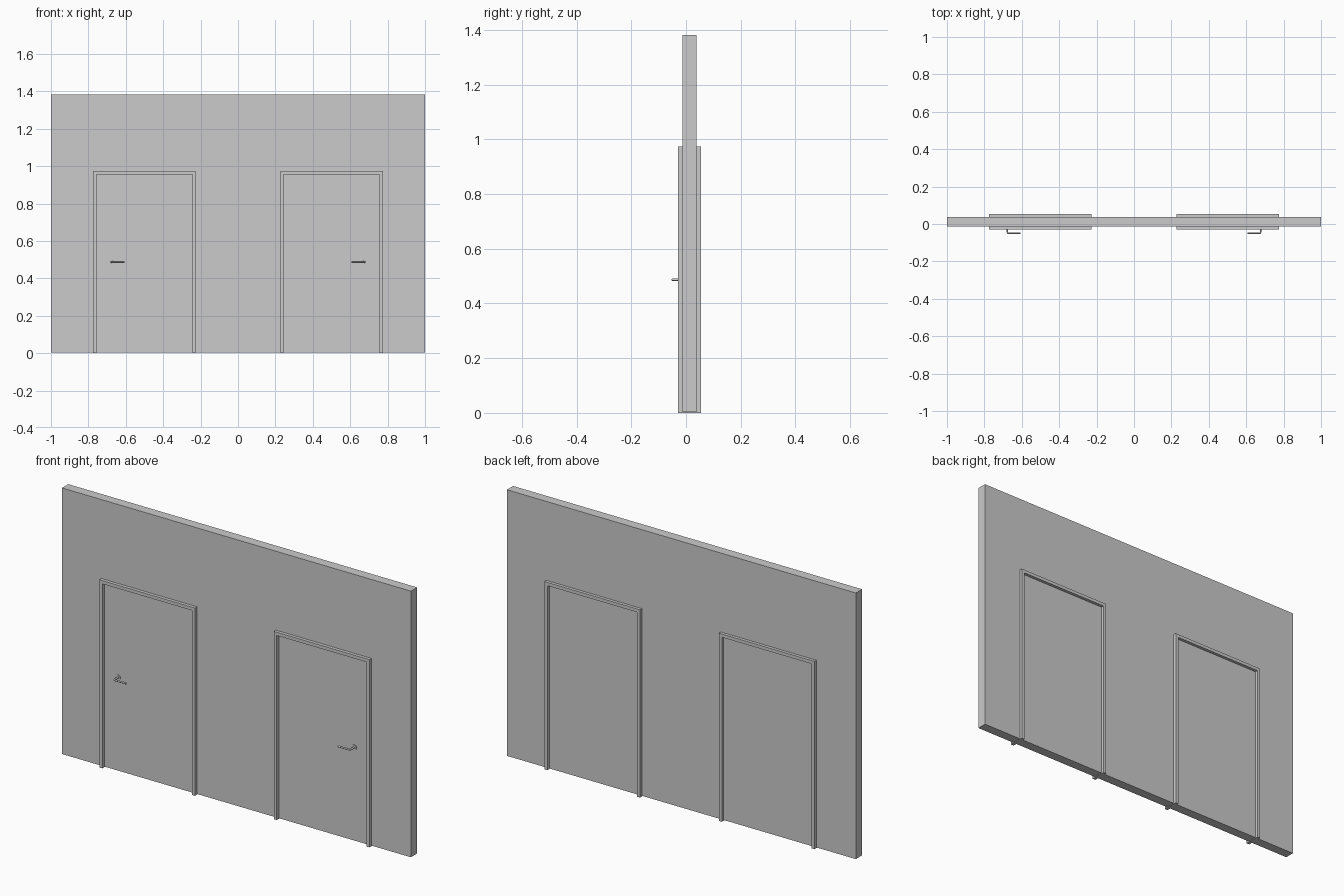
import bpy, math

if "Cube" in bpy.data.objects:
    bpy.data.objects.remove(bpy.data.objects["Cube"])

WALL_Y = (-0.013, 0.038)      # wall faces, front and back
FRAME_Y = (-0.030, 0.054)     # frame faces
Y_MID = 0.012
DOOR_X, HALF_IN, HALF_OUT = 0.5, 0.257, 0.274
TOP_IN, TOP_OUT, WALL_TOP, GAP = 0.956, 0.973, 1.382, 0.003


def extrude_profile(name, pts, y):
    """Solid made from an x-z outline extended between two y values."""
    n = len(pts)
    verts = [(x, y[0], z) for x, z in pts] + [(x, y[1], z) for x, z in pts]
    faces = [tuple(range(n)), tuple(reversed(range(n, 2 * n)))]
    faces += [(i, i + n, (i + 1) % n + n, (i + 1) % n) for i in range(n)]
    mesh = bpy.data.meshes.new(name)
    mesh.from_pydata(verts, [], faces)
    mesh.update()
    ob = bpy.data.objects.new(name, mesh)
    bpy.context.collection.objects.link(ob)
    return ob


def arch(cx, inner, outer, top_in, top_out, z0):
    """Upside-down U outline around an opening."""
    return [(cx - outer, z0), (cx - inner, z0), (cx - inner, top_in),
            (cx + inner, top_in), (cx + inner, z0), (cx + outer, z0),
            (cx + outer, top_out), (cx - outer, top_out)]


# Wall with two door openings
d, h = DOOR_X, HALF_IN
wall = [(-1, GAP), (-d - h, GAP), (-d - h, TOP_IN), (-d + h, TOP_IN),
        (-d + h, GAP), (d - h, GAP), (d - h, TOP_IN), (d + h, TOP_IN),
        (d + h, GAP), (1, GAP), (1, WALL_TOP), (-1, WALL_TOP)]
extrude_profile("wall", wall, WALL_Y)

for label, s in (("left", -1), ("right", 1)):
    cx = s * DOOR_X
    # Door frame and door leaf
    extrude_profile(label + "_door_frame",
                    arch(cx, HALF_IN, HALF_OUT, TOP_IN, TOP_OUT, 0), FRAME_Y)
    leaf = [(cx - h, GAP), (cx + h, GAP), (cx + h, TOP_IN), (cx - h, TOP_IN)]
    extrude_profile(label + "_door_leaf", leaf, WALL_Y)

    # Round plate behind the handle
    hx, hz = s * 0.677, 0.487
    bpy.ops.mesh.primitive_cylinder_add(
        vertices=24, radius=0.013, depth=0.006,
        location=(hx, WALL_Y[0] - 0.002, hz), rotation=(math.pi / 2, 0, 0))
    bpy.context.object.name = label + "_handle_plate"
    bpy.ops.object.shade_smooth_by_angle()

    # Bent lever pointing towards the middle of the wall
    curve = bpy.data.curves.new(label + "_handle_lever", "CURVE")
    curve.dimensions = "3D"
    curve.bevel_depth = 0.0045
    curve.bevel_resolution = 2
    curve.use_fill_caps = True
    path = [(0, -0.012), (0, -0.043), (0.0015, -0.0475), (0.006, -0.049),
            (0.07, -0.049)]
    spline = curve.splines.new("POLY")
    spline.points.add(len(path) - 1)
    for p, (x, y) in zip(spline.points, path):
        p.co = (hx - s * x, y, hz, 1)
    lever = bpy.data.objects.new(label + "_handle_lever", curve)
    bpy.context.collection.objects.link(lever)
